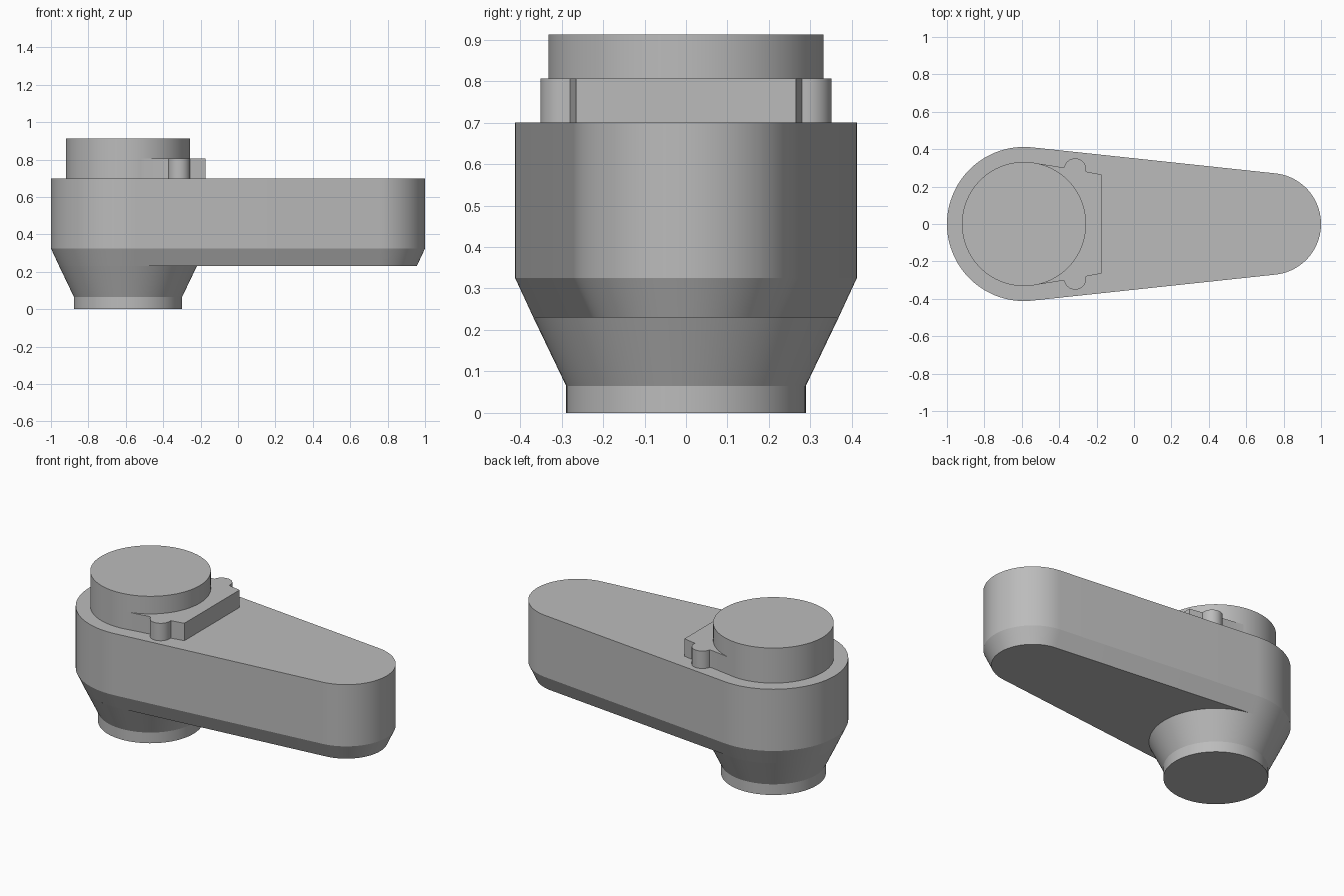
import bpy, bmesh
from math import sin, cos, pi, asin, radians

if "Cube" in bpy.data.objects:
    bpy.data.objects.remove(bpy.data.objects["Cube"])

grey = bpy.data.materials.new("plain_grey")
grey.use_nodes = True
color = (0.5, 0.5, 0.5, 1)
grey.diffuse_color = color
grey.node_tree.nodes["Principled BSDF"].inputs["Base Color"].default_value = color

HUB_X, HUB_R = -0.588, 0.412
TIP_X, TIP_R = 0.728, 0.272


def arc(cx, cy, r, a0, a1, n):
    return [(cx + r * cos(a0 + (a1 - a0) * i / n),
             cy + r * sin(a0 + (a1 - a0) * i / n)) for i in range(n + 1)]


def circle(r):
    return arc(HUB_X, 0, r, 0, 2 * pi, 96)[:-1]


def arm_outline(inset):
    """Two arcs joined by their common tangents."""
    t = pi / 2 - asin((HUB_R - TIP_R) / (TIP_X - HUB_X))
    return (arc(TIP_X, 0, TIP_R - inset, -t, t, 40)
            + arc(HUB_X, 0, HUB_R - inset, t, 2 * pi - t, 56))


def loft(name, sections, cap_top=True):
    """Join matching outlines, given as (outline, z) from bottom to top."""
    bm = bmesh.new()
    rings = [[bm.verts.new((x, y, z)) for x, y in pts] for pts, z in sections]
    for low, high in zip(rings, rings[1:]):
        for i in range(len(low)):
            j = (i + 1) % len(low)
            bm.faces.new((low[i], low[j], high[j], high[i]))
    bm.faces.new(rings[0][::-1])
    if cap_top:
        bm.faces.new(rings[-1])
    bmesh.ops.recalc_face_normals(bm, faces=bm.faces) if cap_top else None
    mesh = bpy.data.meshes.new(name)
    bm.to_mesh(mesh)
    bm.free()
    mesh.materials.append(grey)
    obj = bpy.data.objects.new(name, mesh)
    bpy.context.collection.objects.link(obj)
    bpy.ops.object.select_all(action='DESELECT')
    obj.select_set(True)
    bpy.context.view_layer.objects.active = obj
    bpy.ops.object.shade_smooth_by_angle(angle=radians(20))


# Tapered arm with a chamfered underside
loft("arm_body", [(arm_outline(0.044), 0.23), (arm_outline(0), 0.325),
                  (arm_outline(0), 0.7)])

# Conical boss under the wide end
loft("lower_boss", [(circle(0.289), 0), (circle(0.289), 0.065),
                    (circle(0.368), 0.23)], cap_top=False)

# Round post on top
loft("upper_post", [(circle(0.332), 0.7), (circle(0.332), 0.913)])

# Stop plate with a rounded lug on each side
half = ([(-0.175, 0.265), (-0.256, 0.28)]
        + arc(-0.315, 0.292, 0.059, 0, radians(168), 20)
        + [(-0.39, 0.304), (-0.535, 0.327)])
plate = half + [(x, -y) for x, y in reversed(half)]
loft("stop_plate", [(plate, 0.7), (plate, 0.806)])
